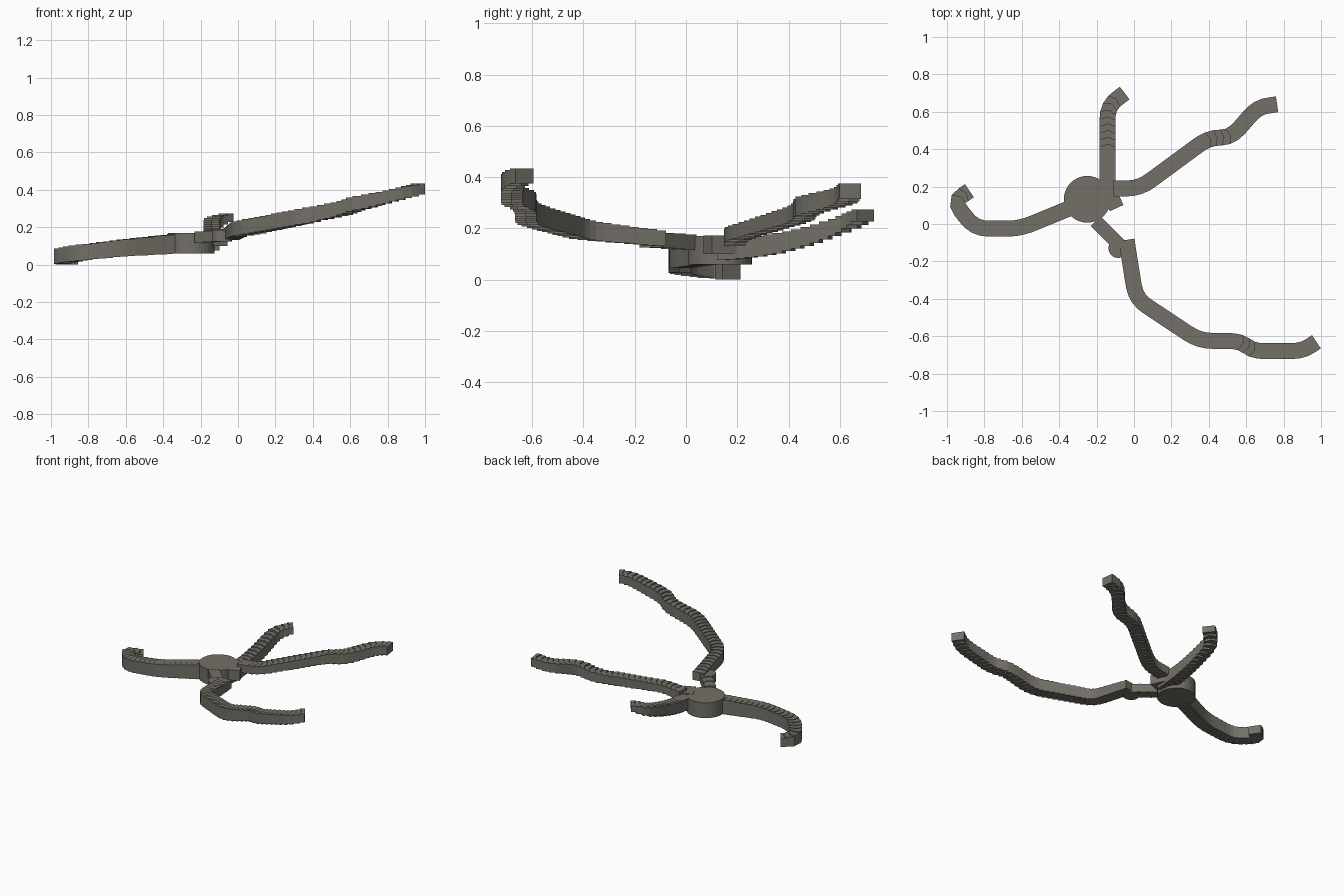
import bpy, bmesh, math
from mathutils import Vector

if "Cube" in bpy.data.objects:
    bpy.data.objects.remove(bpy.data.objects["Cube"])

mat = bpy.data.materials.new("dark_stone")
mat.diffuse_color = (0.17, 0.16, 0.135, 1)
mat.use_nodes = True
mat.node_tree.nodes["Principled BSDF"].inputs["Base Color"].default_value = mat.diffuse_color


def finish(name, bm):
    bmesh.ops.recalc_face_normals(bm, faces=bm.faces)
    me = bpy.data.meshes.new(name)
    bm.to_mesh(me)
    bm.free()
    me.materials.append(mat)
    ob = bpy.data.objects.new(name, me)
    bpy.context.collection.objects.link(ob)


def prism(bm, outline, z0, z1):
    lo = [bm.verts.new((p[0], p[1], z0)) for p in outline]
    hi = [bm.verts.new((p[0], p[1], z1)) for p in outline]
    n = len(lo)
    bm.faces.new(lo[::-1])
    bm.faces.new(hi)
    for i in range(n):
        j = (i + 1) % n
        bm.faces.new((lo[i], lo[j], hi[j], hi[i]))


def round_path(pts, cut=0.07):
    """Replace every inner corner by a small curve."""
    pts = [Vector(p) for p in pts]
    out = [pts[0]]
    for a, b, c in zip(pts, pts[1:], pts[2:]):
        la, lc = (a - b).to_2d().length, (c - b).to_2d().length
        p = b.lerp(a, min(cut / la, 0.48))
        q = b.lerp(c, min(cut / lc, 0.48))
        for k in range(7):
            t = k / 6
            out.append(p.lerp(b, t).lerp(b.lerp(q, t), t))
    out.append(pts[-1])
    return out


def resample(path, step):
    lens = [(b - a).to_2d().length for a, b in zip(path, path[1:])]
    n = max(1, round(sum(lens) / step))
    res = []
    for i in range(n + 1):
        d = sum(lens) * i / n
        k = 0
        while k < len(lens) - 1 and d > lens[k]:
            d -= lens[k]
            k += 1
        res.append(path[k].lerp(path[k + 1], min(1, d / max(lens[k], 1e-9))))
    return res


def arm(name, pts, width=0.085, step=0.036):
    """Stepped ribbon; each point is x, y, bottom, top."""
    p = resample(round_path(pts), step)
    n = len(p)
    rows = []
    for i in range(n):
        d = (p[min(i + 1, n - 1)] - p[max(i - 1, 0)]).to_2d().normalized()
        s = Vector((-d.y, d.x)) * width / 2
        c = p[i].to_2d()
        bulge = d * (0.016 if 0 < i < n - 1 else 0)
        rows.append((c + s, c + bulge, c - s))
    bm = bmesh.new()
    for i in range(n - 1):
        m = (p[i] + p[i + 1]) / 2
        a, b = rows[i], rows[i + 1]
        prism(bm, [a[0], a[1], a[2], b[2], b[1], b[0]], m[2], m[3])
    finish(name, bm)


# Round hub
bm = bmesh.new()
prism(bm, [(-0.25 + 0.125 * math.cos(i * math.tau / 40),
            0.132 + 0.125 * math.sin(i * math.tau / 40)) for i in range(40)], 0.06, 0.17)
finish("hub", bm)

# Left arm, sinking to the ground
arm("left_arm", [(-0.33, 0.09, 0.06, 0.165), (-0.61, -0.025, 0.045, 0.135),
                 (-0.85, -0.025, 0.02, 0.105), (-0.965, 0.12, 0.003, 0.082),
                 (-0.88, 0.178, 0.0, 0.055)])

# Back arm
arm("back_arm", [(-0.142, 0.12, 0.075, 0.165), (-0.142, 0.30, 0.09, 0.17),
                 (-0.142, 0.45, 0.125, 0.20), (-0.142, 0.63, 0.19, 0.255),
                 (-0.05, 0.70, 0.235, 0.277)])

# Back right arm
arm("back_right_arm", [(-0.11, 0.19, 0.13, 0.19), (0.03, 0.19, 0.15, 0.205),
                       (0.40, 0.462, 0.23, 0.295), (0.52, 0.462, 0.25, 0.325),
                       (0.66, 0.625, 0.295, 0.36), (0.765, 0.64, 0.318, 0.378)])

# Small stub beside the hub
arm("hub_stub", [(-0.14, 0.19, 0.10, 0.18), (-0.093, 0.085, 0.10, 0.165)], 0.08, 0.12)

# Front link and its rounded landing
arm("front_link", [(-0.205, 0.015, 0.115, 0.175), (-0.075, -0.115, 0.125, 0.185)], 0.075, 0.06)
bm = bmesh.new()
prism(bm, [(-0.085 + 0.052 * math.cos(i * math.tau / 20),
            -0.13 + 0.052 * math.sin(i * math.tau / 20)) for i in range(20)], 0.125, 0.185)
finish("front_landing", bm)

# Long front arm, rising to the right
arm("front_arm", [(-0.04, -0.085, 0.13, 0.19), (0.01, -0.40, 0.155, 0.232),
                  (0.35, -0.625, 0.215, 0.30), (0.57, -0.625, 0.27, 0.345),
                  (0.635, -0.68, 0.29, 0.365), (0.90, -0.68, 0.355, 0.42),
                  (0.975, -0.63, 0.38, 0.438)])
